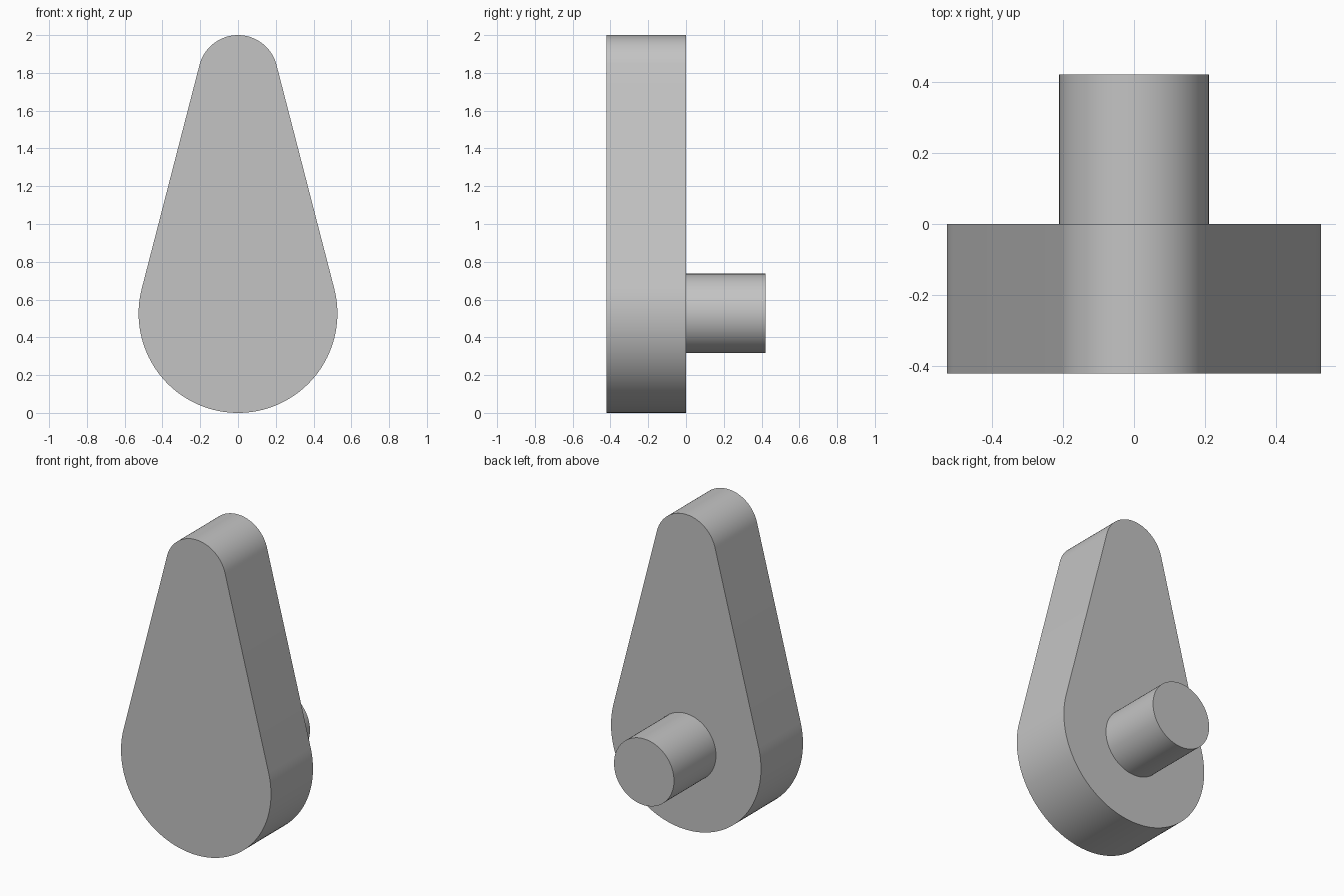
import bpy
import bmesh
from math import sin, cos, pi, asin, radians

cube = bpy.data.objects.get("Cube")
if cube:
    bpy.data.objects.remove(cube, do_unlink=True)

# Main dimensions
BIG_R, SMALL_R, DEPTH = 0.5263, 0.2105, 0.421
BIG_Z, SMALL_Z = BIG_R, 2 - SMALL_R

grey = bpy.data.materials.new("plain grey")
grey.use_nodes = True
colour = (0.55, 0.55, 0.55, 1)
grey.diffuse_color = colour
grey.node_tree.nodes["Principled BSDF"].inputs["Base Color"].default_value = colour


def arc(radius, z, start, end, steps):
    """Points of an arc in the xz plane, both ends included."""
    angles = [start + (end - start) * i / steps for i in range(steps + 1)]
    return [(radius * cos(a), z + radius * sin(a)) for a in angles]


def extrude_outline(name, outline, y_start, y_end):
    """Closed solid from an xz outline, pushed along y."""
    bm = bmesh.new()
    face = bm.faces.new([bm.verts.new((x, y_start, z)) for x, z in outline])
    result = bmesh.ops.extrude_face_region(bm, geom=[face], use_keep_orig=True)
    moved = [g for g in result["geom"] if isinstance(g, bmesh.types.BMVert)]
    bmesh.ops.translate(bm, verts=moved, vec=(0, y_end - y_start, 0))
    bmesh.ops.recalc_face_normals(bm, faces=bm.faces)
    mesh = bpy.data.meshes.new(name)
    bm.to_mesh(mesh)
    bm.free()
    mesh.materials.append(grey)
    obj = bpy.data.objects.new(name, mesh)
    bpy.context.collection.objects.link(obj)
    bpy.ops.object.select_all(action="DESELECT")
    obj.select_set(True)
    bpy.context.view_layer.objects.active = obj
    bpy.ops.object.shade_smooth_by_angle(angle=radians(30))
    return obj


# Tapered arm: two round ends joined by tangent straight sides
tilt = asin((BIG_R - SMALL_R) / (SMALL_Z - BIG_Z))
arm_outline = (arc(SMALL_R, SMALL_Z, tilt, pi - tilt, 48)
               + arc(BIG_R, BIG_Z, pi - tilt, 2 * pi + tilt, 72))
extrude_outline("tapered_arm", arm_outline, -DEPTH, 0)

# Round pin on the back, on the axis of the large end
pin_outline = arc(SMALL_R, BIG_Z, 0, 2 * pi, 72)[:-1]
extrude_outline("back_pin", pin_outline, 0, DEPTH)
